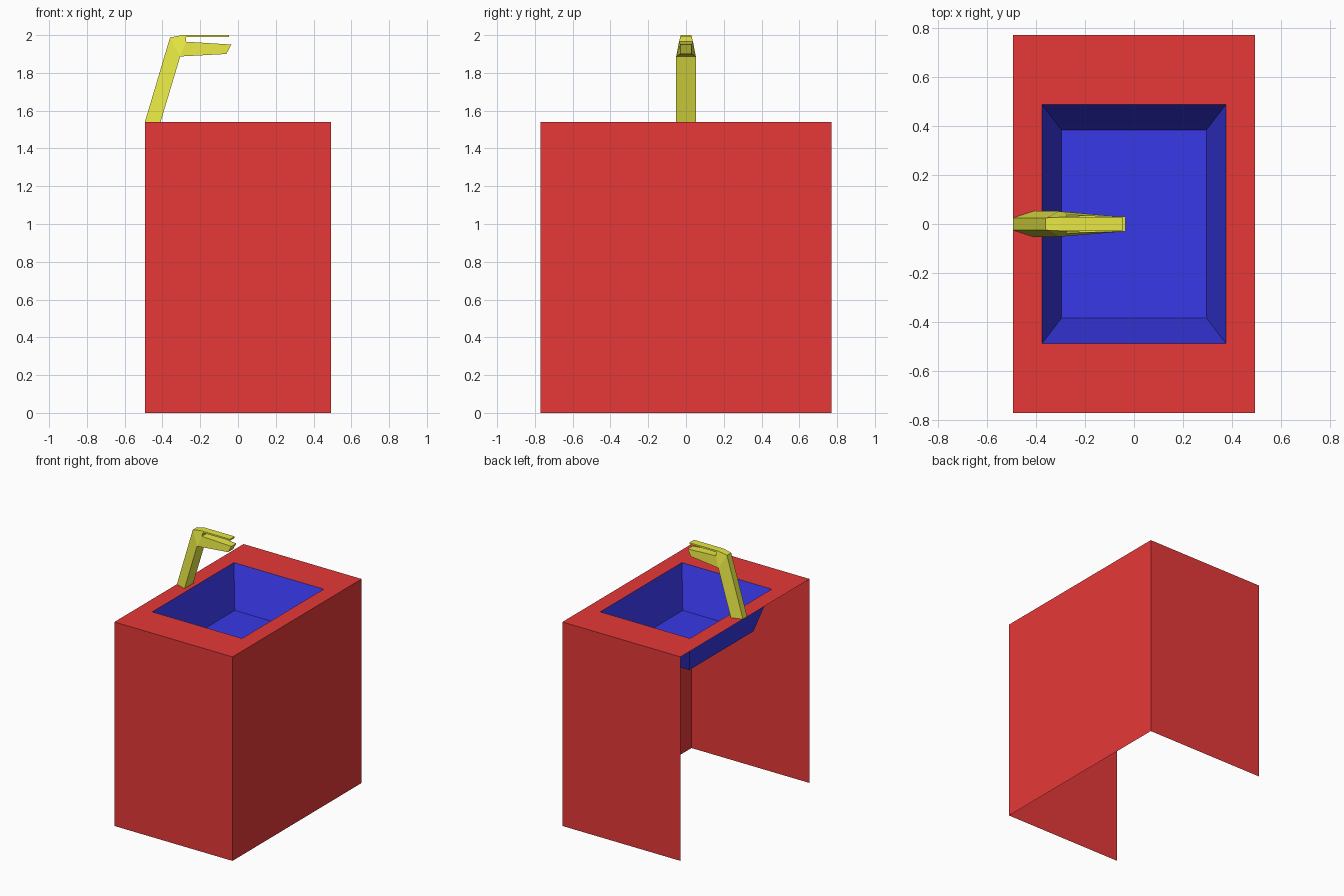
import bpy, bmesh

if "Cube" in bpy.data.objects:
    bpy.data.objects.remove(bpy.data.objects["Cube"])


def material(name, rgb):
    m = bpy.data.materials.new(name)
    m.diffuse_color = (*rgb, 1)
    m.use_nodes = True
    m.node_tree.nodes["Principled BSDF"].inputs["Base Color"].default_value = m.diffuse_color
    return m


RED = material("red", (0.8, 0.04, 0.04))
BLUE = material("blue", (0.04, 0.04, 0.8))
YELLOW = material("yellow", (0.8, 0.8, 0.06))


def loft(name, rings, mat, closed=True, caps=(False, False), solid=False):
    """Skin a list of equal-length point rings with quads."""
    bm = bmesh.new()
    rows = [[bm.verts.new(p) for p in r] for r in rings]
    n = len(rows[0])
    for a, b in zip(rows, rows[1:]):
        for i in range(n if closed else n - 1):
            j = (i + 1) % n
            bm.faces.new((a[i], a[j], b[j], b[i]))
    if caps[0]:
        bm.faces.new(rows[0][::-1])
    if caps[1]:
        bm.faces.new(rows[-1])
    if solid:
        bmesh.ops.remove_doubles(bm, verts=bm.verts, dist=1e-5)
        bmesh.ops.recalc_face_normals(bm, faces=bm.faces)
    me = bpy.data.meshes.new(name)
    bm.to_mesh(me)
    bm.free()
    me.materials.append(mat)
    ob = bpy.data.objects.new(name, me)
    bpy.context.collection.objects.link(ob)
    return ob


def rect(hx, hy, z):
    return [(-hx, -hy, z), (hx, -hy, z), (hx, hy, z), (-hx, hy, z)]


def section(outer, inner):
    """Trapezoid tap section from two (x, z, half width) edges."""
    (x0, z0, w0), (x1, z1, w1) = outer, inner
    return [(x0, -w0, z0), (x0, w0, z0), (x1, w1, z1), (x1, -w1, z1)]


HX, HY, TOP = 0.493, 0.77, 1.54

# Cabinet: three thin walls, open at the -x side and underneath
loft("cabinet_walls", [rect(HX, HY, 0), rect(HX, HY, TOP)], RED, closed=False)

# Countertop frame around the basin opening
loft("countertop", [rect(HX, HY, TOP), rect(0.375, 0.487, TOP)], RED)

# Tapered basin with a flat floor
loft("basin", [rect(0.375, 0.487, TOP), rect(0.295, 0.383, 1.24)], BLUE,
     caps=(False, True))

# Tap: leaning stem, elbow and tapering spout
elbow_in = (-0.306, 1.887, 0.052)
loft("tap_body", [
    section((-HX, TOP, 0.025), (-0.41, TOP, 0.052)),
    section((-0.36, 1.987, 0.025), elbow_in),
    section((-0.275, 1.965, 0.037), elbow_in),
    section((-0.035, 1.95, 0.03), (-0.062, 1.90, 0.03)),
], YELLOW, caps=(True, True), solid=True)

# Tap lever: wedge on the elbow running into a thin plate above the spout
loft("tap_lever", [
    section((-0.36, 1.987, 0.025), (-0.36, 1.987, 0.025)),
    section((-0.295, 2.0, 0.028), (-0.275, 1.965, 0.037)),
    section((-0.27, 2.0, 0.028), (-0.275, 1.989, 0.03)),
    section((-0.047, 2.0, 0.028), (-0.047, 1.989, 0.028)),
], YELLOW, caps=(False, True), solid=True)
